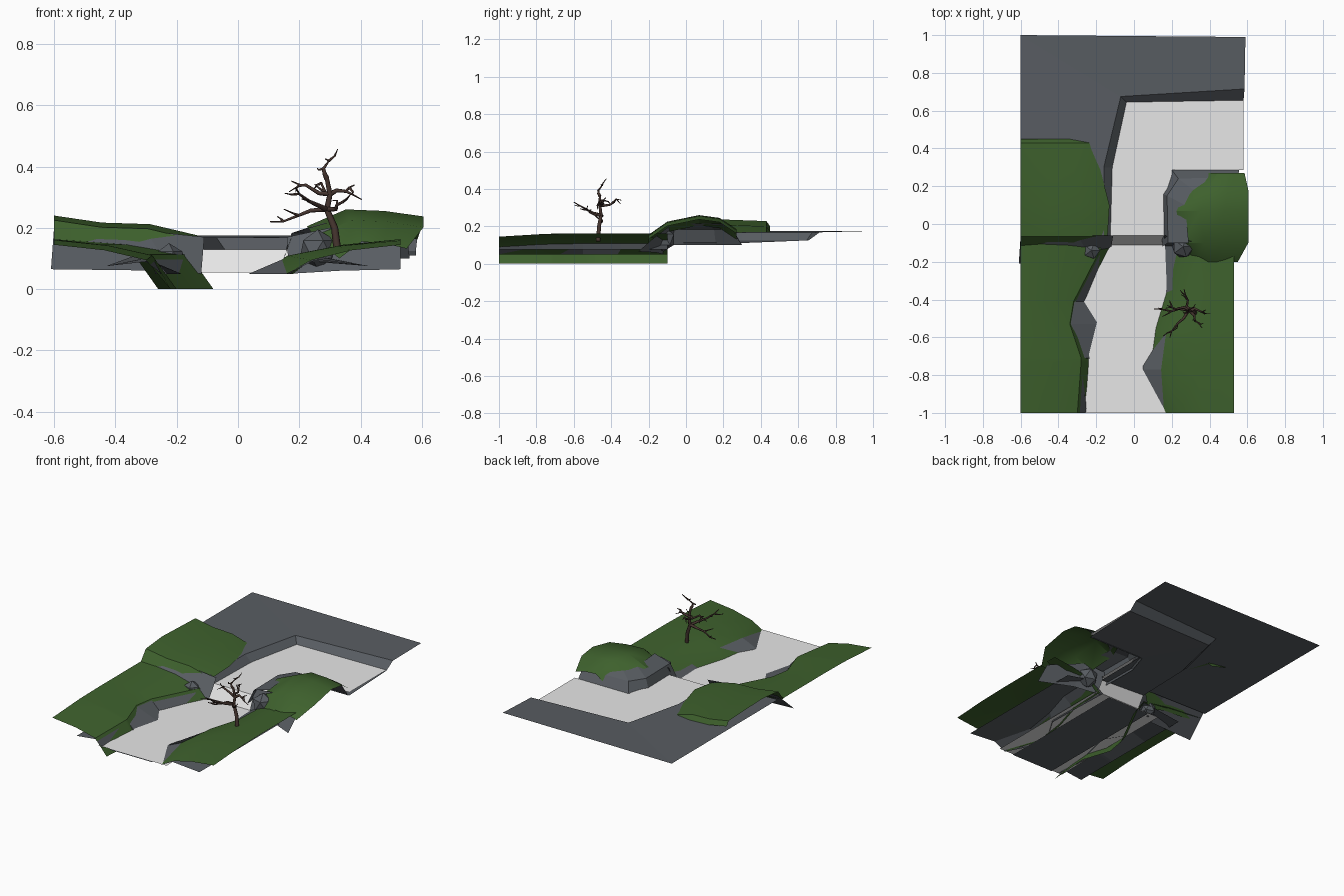
import bpy, bmesh, random
from mathutils import Vector

if "Cube" in bpy.data.objects:
    bpy.data.objects.remove(bpy.data.objects["Cube"])

random.seed(4)


def mat(name, rgb):
    m = bpy.data.materials.new(name)
    m.diffuse_color = (*rgb, 1)
    m.use_nodes = True
    m.node_tree.nodes["Principled BSDF"].inputs["Base Color"].default_value = m.diffuse_color
    return m


GRASS = mat("grass green", (0.048, 0.119, 0.026))
ROCK = mat("rock grey", (0.098, 0.109, 0.122))
WATER = mat("water white", (0.8, 0.8, 0.8))
BARK = mat("bark brown", (0.06, 0.035, 0.028))


def finish(name, bm, material):
    # make open sheets face upward
    bm.normal_update()
    if sum(f.normal.z * f.calc_area() for f in bm.faces) < 0:
        bmesh.ops.reverse_faces(bm, faces=bm.faces[:])
    me = bpy.data.meshes.new(name)
    bm.to_mesh(me)
    bm.free()
    me.materials.append(material)
    ob = bpy.data.objects.new(name, me)
    bpy.context.collection.objects.link(ob)
    if material == GRASS:
        bpy.ops.object.select_all(action='DESELECT')
        ob.select_set(True)
        bpy.context.view_layer.objects.active = ob
        bpy.ops.object.shade_smooth_by_angle(angle=0.5)


def loft(name, material, rows):
    """Sheet skinned over rows with equal numbers of points."""
    bm = bmesh.new()
    v = [[bm.verts.new(p) for p in r] for r in rows]
    for a, b in zip(v, v[1:]):
        for i in range(len(a) - 1):
            bm.faces.new((a[i], a[i + 1], b[i + 1], b[i]))
    finish(name, bm, material)


def levels(name, material, *rows):
    """Sheet stepping between level outlines: (z, [(x, y), ...])."""
    loft(name, material, [[(x, y, z) for x, y in pts] for z, pts in rows])


# upper plateau, bank and river bed around the bend
outer = [(.59, .99), (-.6, 1), (-.6, -.06)]
rim = [(.585, .715), (-.07, .675), (-.16, .3), (-.16, -.06)]
foot = [(.58, .655), (-.04, .645), (-.115, .3), (-.125, -.06)]
inner = [(.58, .285), (.2, .285), (.2, .2), (.2, -.06)]
outer.insert(2, (-.6, .4))
levels("upper_rock_plateau", ROCK, (.175, outer), (.168, rim), (.125, foot), (.11, inner))

# river
levels("upper_water", WATER, (.13, foot), (.13, inner))
fall = [[(-.125, y), (.19, y)] for y in (-.06, -.11)]
levels("waterfall", WATER, (.13, fall[0]), (.055, fall[1]))
for name, m, z, x0, x1 in (("lower_water", WATER, .055, -.28, .2),
                           ("lower_river_bed", ROCK, .05, -.2, .1)):
    levels(name, m, (z, [(x0, -1), (x1, -1)]), (z, [(x0, -.11), (x1, -.11)]))


# lower banks: rock from the water up to the grass line, grass from there out
def lower_bank(side, outer_x, dip, table):
    s = 1 if outer_x > 0 else -1
    rock, grass = [], []
    for y, fx, gx in table:
        h = .163 - .09 * min(y + .55, 0) ** 2
        edge = h - .05
        rock.append([(fx, y, .05), (gx, y, edge - .005), (s * .43, y, .075)])
        mid = gx + (outer_x - gx) * .45
        grass.append([(gx - s * .08, y, dip), (gx, y, edge), (mid, y, h - .018), (outer_x, y, h)])
    loft(side + "_lower_bank", ROCK, rock)
    loft(side + "_lower_grass", GRASS, grass)


lower_bank("left", -.6, 0, [(-1, -.25, -.3), (-.73, -.27, -.28), (-.71, -.23, -.28),
                            (-.53, -.185, -.34), (-.41, -.26, -.32), (-.1, -.13, -.16)])
lower_bank("right", .53, .05, [(-1, .16, .24), (-.77, .035, .16), (-.55, .17, .19),
                               (-.35, .165, .25), (-.1, .155, .26)])


# upper grass mounds: one height profile across, lowered row by row
def mound(name, profile, table):
    n = len(profile) - 1
    loft(name, GRASS, [[(a + (b - a) * i / n, y, z - drop) for i, z in enumerate(profile)]
                       for y, a, b, drop in table])


mound("left_upper_grass", (.24, .217, .212, .175),
      [(-.12, -.6, -.21, .085), (-.065, -.6, -.14, .015), (.1, -.6, -.13, 0),
       (.43, -.6, -.215, .012), (.45, -.6, -.22, .04)])
mound("right_upper_grass", (.205, .26, .255, .237),
      [(-.2, .33, .55, .105), (-.1, .25, .605, .035), (.07, .225, .605, 0),
       (.18, .28, .605, .015), (.27, .37, .585, .075)])

# rock base of the right mound
levels("right_mound_rock", ROCK,
       (.1, [(.15, -.12), (.145, .16), (.19, .3), (.56, .3)]),
       (.183, [(.18, -.1), (.175, .15), (.235, .24), (.55, .25)]),
       (.215, [(.29, -.1), (.27, .1), (.34, .16), (.54, .2)]))

# cliff walls beside the waterfall, each ending in a low point
loft("left_cliff", ROCK, [[(-.11, -.06, .17), (-.3, -.06, .19), (-.6, -.06, .2)],
                          [(-.12, -.12, .05), (-.22, -.19, .06), (-.61, -.21, .065)]])
loft("right_cliff", ROCK, [[(.16, -.06, .17), (.3, -.09, .2), (.53, -.17, .14)],
                           [(.165, -.12, .05), (.33, -.16, .06), (.53, -.255, .065)]])

# boulders at the foot of the cliffs
for name, c, r in (("left_boulder", (-.225, -.14, .1), .05),
                   ("right_boulder", (.26, -.12, .13), .065)):
    bm = bmesh.new()
    bmesh.ops.create_icosphere(bm, subdivisions=1, radius=r)
    bmesh.ops.translate(bm, verts=bm.verts, vec=c)
    finish(name, bm, ROCK)

# bare tree: crooked trunk, branches to set tips, random twigs
cu = bpy.data.curves.new("bare_tree", 'CURVE')
cu.dimensions = '3D'
cu.bevel_depth = 1
cu.bevel_resolution = 1
cu.use_fill_caps = True
cu.materials.append(BARK)


def limb(pts, r0, r1):
    sp = cu.splines.new('POLY')
    sp.points.add(len(pts) - 1)
    for i, (p, co) in enumerate(zip(sp.points, pts)):
        p.co = (*co, 1)
        p.radius = r0 + (r1 - r0) * i / (len(pts) - 1)


def jitter(a):
    return Vector([random.uniform(-a, a) for _ in range(3)])


trunk = [Vector(p) for p in ((.325, -.47, .12), (.315, -.465, .2), (.29, -.455, .26),
                             (.3, -.46, .31), (.29, -.46, .36))]
limb(trunk, .013, .007)
for start, tip in ((4, (.285, -.455, .425)), (2, (.105, -.45, .22)), (2, (.19, -.6, .33)),
                   (3, (.175, -.43, .352)), (3, (.38, -.455, .34)), (3, (.265, -.345, .34)),
                   (2, (.36, -.55, .3))):
    a, b = trunk[start], Vector(tip)
    pts = [a] + [a.lerp(b, t) + jitter(.012) for t in (.3, .55, .8)] + [b]
    limb(pts, .009, .002)
    for k in (2, 3):
        d = (b - a) * .25 + jitter(.035)
        limb([pts[k], pts[k] + d * .5 + jitter(.008), pts[k] + d], .005, .0015)

tree = bpy.data.objects.new("bare_tree", cu)
bpy.context.collection.objects.link(tree)
bpy.ops.object.select_all(action='DESELECT')
tree.select_set(True)
bpy.context.view_layer.objects.active = tree
bpy.ops.object.convert(target='MESH')
